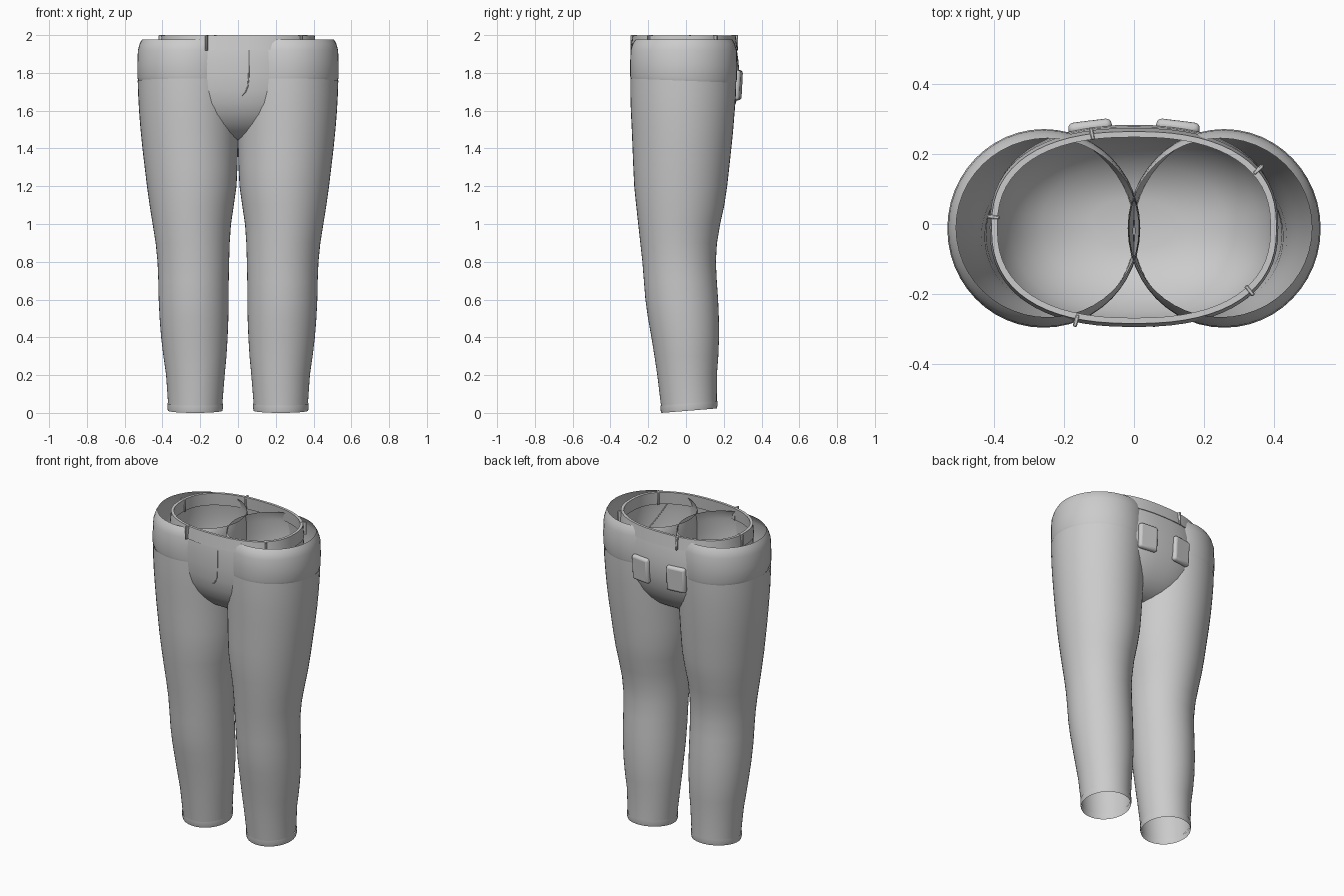
import bpy, bmesh, math

if "Cube" in bpy.data.objects:
    bpy.data.objects.remove(bpy.data.objects["Cube"])

fabric = bpy.data.materials.new("grey fabric")
fabric.diffuse_color = (0.6, 0.6, 0.6, 1)
fabric.use_nodes = True
fabric.node_tree.nodes["Principled BSDF"].inputs["Base Color"].default_value = fabric.diffuse_color


def finish(ob, angle=40):
    """Give the part its colour and smooth shading."""
    ob.data.materials.append(fabric)
    bpy.ops.object.select_all(action='DESELECT')
    ob.select_set(True)
    bpy.context.view_layer.objects.active = ob
    bpy.ops.object.shade_smooth_by_angle(angle=math.radians(angle))


def add_mesh(name, bm, angle=40):
    bmesh.ops.recalc_face_normals(bm, faces=bm.faces)
    me = bpy.data.meshes.new(name)
    bm.to_mesh(me)
    bm.free()
    ob = bpy.data.objects.new(name, me)
    bpy.context.collection.objects.link(ob)
    finish(ob, angle)
    return ob


def ring_point(row, a, p):
    """Point on a superellipse ring; row = z, x0, x1, y0, y1, tilt."""
    z, x0, x1, y0, y1, tilt = row
    c, s = math.cos(a), math.sin(a)
    x = (x0 + x1) / 2 + (x1 - x0) / 2 * math.copysign(abs(c) ** (2 / p), c)
    y = (y0 + y1) / 2 + (y1 - y0) / 2 * math.copysign(abs(s) ** (2 / p), s)
    return x, y, z + tilt * (y - y0)


def loft(name, rows, p=2.0, n=48, closed=False, cap=False, angle=40):
    bm = bmesh.new()
    rings = [[bm.verts.new(ring_point(r, 2 * math.pi * i / n, p)) for i in range(n)]
             for r in rows]
    pairs = list(zip(rings, rings[1:]))
    if closed:
        pairs.append((rings[-1], rings[0]))
    for lo, hi in pairs:
        for i in range(n):
            j = (i + 1) % n
            bm.faces.new((lo[i], lo[j], hi[j], hi[i]))
    if cap:
        bm.faces.new(rings[0][::-1])
    return add_mesh(name, bm, angle)


def side_rows(rows, side):
    if side > 0:
        return rows
    return [(z, -x1, -x0, y0, y1, t) for z, x0, x1, y0, y1, t in rows]


# Profiles for the right half: z, inner x, outer x, front y, back y, tilt
leg = [(0.035, .083, .370, -.132, .163, .08), (0.20, .070, .381, -.152, .164, .03),
       (0.30, .061, .395, -.167, .171, 0), (0.40, .055, .407, -.183, .175, 0),
       (0.50, .051, .415, -.201, .174, 0), (0.60, .050, .420, -.215, .170, 0),
       (0.70, .049, .422, -.223, .163, 0), (0.80, .047, .426, -.231, .158, 0),
       (0.90, .044, .436, -.242, .164, 0), (1.00, .037, .452, -.253, .181, 0),
       (1.10, .022, .468, -.264, .203, 0), (1.20, .008, .482, -.274, .218, 0),
       (1.30, .003, .494, -.279, .229, 0), (1.40, .000, .506, -.283, .240, 0),
       (1.50, -.003, .516, -.287, .250, 0), (1.60, -.008, .524, -.292, .258, 0),
       (1.70, -.012, .529, -.295, .264, -.03), (1.77, -.014, .531, -.295, .266, -.04)]
hem = [(0.0, .083, .371, -.130, .163, .08), (0.012, .080, .374, -.134, .166, .08),
       (0.038, .080, .374, -.135, .166, .08)]
hip = [(1.765, -.013, .526, -.292, .264, -.04), (1.785, -.016, .533, -.296, .269, -.04),
       (1.85, -.018, .533, -.296, .271, -.02), (1.92, -.018, .530, -.293, .268, 0),
       (1.955, -.017, .520, -.282, .258, 0), (1.978, -.015, .508, -.266, .245, 0)]
for side, label in ((1, "right"), (-1, "left")):
    loft(label + "_leg", side_rows(leg, side))
    loft(label + "_hem", side_rows(hem, side))
    loft(label + "_hip_panel", side_rows(hip, side))

# Seat: rounded bowl between the legs
seat_size = [(1.445, .12, -.07, .07), (1.46, .19, -.125, .12), (1.49, .26, -.175, .17),
             (1.53, .31, -.215, .208), (1.58, .35, -.25, .24), (1.64, .38, -.274, .264),
             (1.71, .40, -.288, .279), (1.79, .408, -.292, .283), (1.86, .409, -.292, .278),
             (1.93, .406, -.287, .268), (1.96, .402, -.282, .262)]
seat = [(z, -w, w, a, b, 0) for z, w, a, b in seat_size]
P = 2.4
loft("seat", seat, P, 64, cap=True)

# Waistband: thick ring at the top
band = [(1.92, -.412, .412, -.294, .274, 0), (1.998, -.407, .407, -.284, .264, 0),
        (1.998, -.390, .390, -.268, .248, 0), (1.92, -.394, .394, -.276, .256, 0)]
loft("waistband", band, P, 64, closed=True)


def box(name, loc, size, rot, bevel, segments):
    bpy.ops.mesh.primitive_cube_add(size=1, location=loc, rotation=rot)
    ob = bpy.context.object
    ob.name = name
    ob.scale = size
    bpy.ops.object.transform_apply(location=False, rotation=False, scale=True)
    if bevel:
        m = ob.modifiers.new("round", 'BEVEL')
        m.width = bevel
        m.segments = segments
    finish(ob)
    return ob


# Belt loops straddling the waistband
for i, (x, y) in enumerate([(-.165, -.276), (-.12, .258), (.355, .155),
                            (-.402, .02), (.33, -.19)]):
    turn = math.atan2(y / .27 ** 2, x / .4 ** 2)
    box(f"belt_loop_{i + 1}", (x, y, 1.959), (.036, .012, .082), (0, 0, turn), .003, 1)

# Back pockets
for side, label in ((1, "right"), (-1, "left")):
    box(label + "_back_pocket", (side * .125, .274, 1.735), (.125, .036, .16),
        (math.radians(-3), 0, math.radians(-7 * side)), .016, 3)


def seat_front(x, z):
    """Front y of the seat at the given x and z."""
    for a, b in zip(seat, seat[1:]):
        if a[0] <= z <= b[0]:
            t = (z - a[0]) / (b[0] - a[0])
            w, y0, y1 = (a[k] + t * (b[k] - a[k]) for k in (2, 3, 4))
            r = max(0, 1 - abs(x / w) ** P) ** (1 / P)
            return (y0 + y1) / 2 - (y1 - y0) / 2 * r
    return 0


def seam(name, points):
    """Thin raised seam following the front of the seat."""
    cu = bpy.data.curves.new(name, 'CURVE')
    cu.dimensions = '3D'
    cu.bevel_depth = .003
    cu.bevel_resolution = 1
    cu.use_fill_caps = True
    sp = cu.splines.new('POLY')
    sp.points.add(len(points) - 1)
    for pt, (x, z) in zip(sp.points, points):
        pt.co = (x, seat_front(x, z) - .001, z, 1)
    ob = bpy.data.objects.new(name, cu)
    bpy.context.collection.objects.link(ob)
    cu.materials.append(fabric)


# Fly stitching and hip pocket slits
seam("fly_seam", [(.058, 1.92), (.058, 1.85), (.057, 1.78), (.052, 1.73),
                  (.04, 1.70), (.02, 1.68)])
for side, label in ((1, "right"), (-1, "left")):
    seam(label + "_pocket_slit", [(side * (.29 + .016 * k), 1.92 - .03 * k) for k in range(6)])
